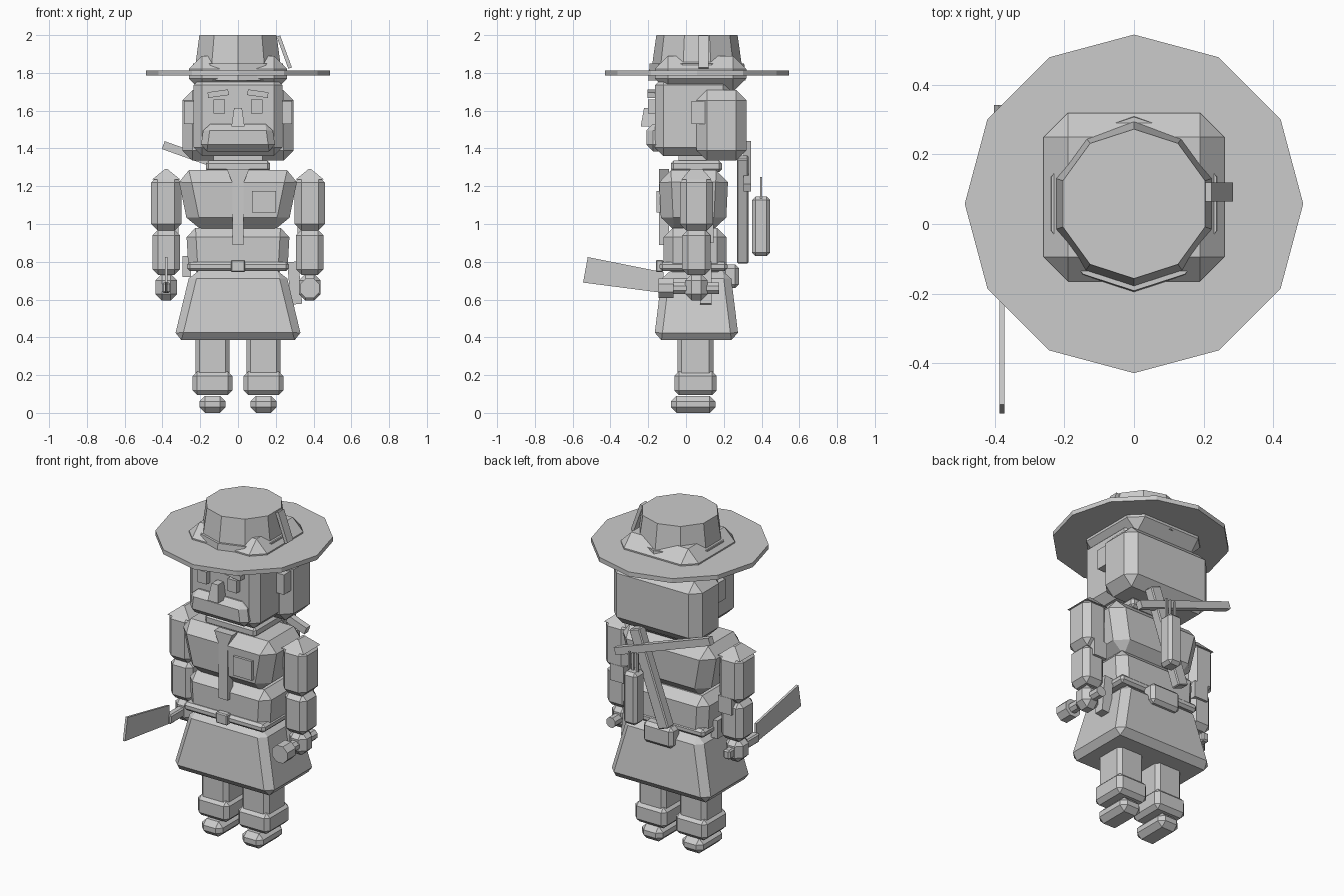
import bpy, bmesh, math
from mathutils import Matrix, Vector

if "Cube" in bpy.data.objects:
    bpy.data.objects.remove(bpy.data.objects["Cube"])

grey = bpy.data.materials.new("plain_grey")
grey.diffuse_color = (0.6, 0.6, 0.6, 1)
grey.use_nodes = True
grey.node_tree.nodes["Principled BSDF"].inputs["Base Color"].default_value = grey.diffuse_color


def finish(name, bm):
    bmesh.ops.recalc_face_normals(bm, faces=bm.faces)
    me = bpy.data.meshes.new(name)
    bm.to_mesh(me)
    bm.free()
    me.materials.append(grey)
    ob = bpy.data.objects.new(name, me)
    bpy.context.collection.objects.link(ob)
    return ob


def block(name, x, y, z, bevel=0.0, top=(1, 1), bottom=(1, 1), matrix=None):
    """Box from (min, max) spans, with scaled ends and chamfered edges."""
    lo, hi = Vector((x[0], y[0], z[0])), Vector((x[1], y[1], z[1]))
    c, s = (lo + hi) / 2, hi - lo
    bm = bmesh.new()
    bmesh.ops.create_cube(bm, size=1)
    for v in bm.verts:
        k = top if v.co.z > 0 else bottom
        v.co = Vector((v.co.x * s.x * k[0], v.co.y * s.y * k[1], v.co.z * s.z))
    if bevel:
        bmesh.ops.bevel(bm, geom=bm.edges[:], offset=bevel, segments=1,
                        affect='EDGES', clamp_overlap=True)
    bmesh.ops.transform(bm, matrix=Matrix.Translation(c) @ (matrix or Matrix()), verts=bm.verts)
    return finish(name, bm)


def rod(name, a, b, r0, r1, sides, spin=0.0):
    """Faceted cylinder or cone from a to b."""
    a, b = Vector(a), Vector(b)
    d = b - a
    bm = bmesh.new()
    bmesh.ops.create_cone(bm, cap_ends=True, segments=sides, radius1=r0, radius2=r1, depth=d.length)
    m = Matrix.Translation((a + b) / 2) @ d.to_track_quat('Z', 'Y').to_matrix().to_4x4()
    bmesh.ops.transform(bm, matrix=m @ Matrix.Rotation(spin, 4, 'Z'), verts=bm.verts)
    return finish(name, bm)


def plate(name, pts, axis, span):
    """Extrude a flat outline; axis 'x' takes (y, z) points, axis 'y' takes (x, z)."""
    bm = bmesh.new()
    rings = []
    for s in span:
        rings.append([bm.verts.new((s, p, q) if axis == 'x' else (p, s, q)) for p, q in pts])
    n = len(pts)
    bm.faces.new(rings[0])
    bm.faces.new(rings[1])
    for i in range(n):
        j = (i + 1) % n
        bm.faces.new((rings[0][i], rings[0][j], rings[1][j], rings[1][i]))
    return finish(name, bm)


def span(c, h):
    return (c - h, c + h)


# Hat
HY = 0.058
rod("hat_brim", (0, HY, 1.785), (0, HY, 1.812), 0.487, 0.487, 12)
rod("hat_crown", (0, HY, 1.8), (0, HY, 2.0), 0.243, 0.215, 10)
rod("hat_band", (0, HY, 1.76), (0, HY, 1.85), 0.258, 0.25, 10)
block("hat_lining", (-0.26, 0.26), (-0.165, 0.32), (1.70, 1.89), 0.07)
block("feather", (0.235, 0.255), (0.065, 0.12), (1.82, 2.0), 0.0,
      matrix=Matrix.Rotation(math.radians(-20), 4, 'Y'))

# Head and hair
block("head", (-0.235, 0.235), (-0.165, 0.24), (1.36, 1.78), 0.045)
block("hair", (-0.295, 0.295), (0.055, 0.32), (1.335, 1.71), 0.055)
block("moustache", (-0.2, 0.2), (-0.21, -0.11), (1.385, 1.53), 0.035, top=(0.9, 1))
block("nose", (-0.035, 0.035), (-0.24, -0.15), (1.515, 1.615), top=(0.6, 0.6))
for s, side in ((-1, "left"), (1, "right")):
    block("eye_" + side, span(s * 0.1, 0.03), (-0.2, -0.15), (1.585, 1.66))
    block("brow_" + side, span(s * 0.105, 0.055), (-0.205, -0.15), (1.675, 1.705),
          matrix=Matrix.Rotation(math.radians(8 * s), 4, 'Y'))
    block("ear_" + side, span(s * 0.25, 0.035), (0.03, 0.12), (1.53, 1.65))

# Torso
block("collar", (-0.17, 0.17), (-0.08, 0.19), (1.275, 1.335), 0.015)
block("neck", (-0.13, 0.13), (-0.04, 0.15), (1.25, 1.40))
block("chest", (-0.325, 0.325), (-0.145, 0.225), (0.97, 1.285), 0.065, bottom=(0.8, 0.92))
block("waist", (-0.275, 0.275), (-0.12, 0.215), (0.74, 0.98), 0.05, bottom=(0.95, 1))
block("belt", (-0.27, 0.27), (-0.14, 0.22), (0.75, 0.80), 0.015)
block("buckle", (-0.038, 0.038), (-0.16, -0.12), (0.745, 0.81), 0.006)
block("skirt", (-0.34, 0.34), (-0.17, 0.28), (0.385, 0.75), 0.04, top=(0.74, 0.8))
plate("tie", [(-0.06, 1.29), (0.06, 1.29), (0.03, 1.22), (0.03, 0.89), (-0.03, 0.89), (-0.03, 1.22)],
      'y', (-0.142, -0.09))
block("chest_pocket", (0.075, 0.2), (-0.155, -0.12), (1.06, 1.175))

# Arms, hands, legs and boots
AY, LY = 0.055, 0.05
for s, side in ((-1, "left"), (1, "right")):
    ax, lx = s * 0.38, s * 0.135
    block("upper_arm_" + side, span(ax, 0.08), span(AY, 0.088), (0.965, 1.255), 0.035)
    block("shoulder_" + side, span(ax, 0.075), span(AY, 0.08), (1.235, 1.29), top=(0.1, 0.4))
    block("forearm_" + side, span(ax, 0.073), span(AY, 0.075), (0.73, 0.97), 0.03)
    block("hand_" + side, span(ax, 0.058), span(AY, 0.06), (0.595, 0.735), 0.035)
    block("elbow_patch_" + side, span(s * 0.36, 0.045), (0.09, 0.145), (0.9, 1.0))
    block("leg_" + side, span(lx, 0.09), span(LY, 0.095), (0.15, 0.48), 0.022)
    block("boot_cuff_" + side, span(lx, 0.105), span(LY, 0.112), (0.095, 0.22), 0.024)
    block("shoe_" + side, span(lx, 0.07), (-0.08, 0.155), (0.0, 0.09), 0.03)

# Torch in the right hand
rod("torch_handle", (0.38, -0.08, 0.66), (0.38, 0.175, 0.66), 0.032, 0.032, 8, math.pi / 8)
rod("torch_head", (0.38, -0.145, 0.66), (0.38, -0.065, 0.66), 0.055, 0.055, 8, math.pi / 8)

# Machete in the left hand
plate("machete_blade", [(-0.545, 0.69), (-0.52, 0.825), (-0.12, 0.745), (-0.12, 0.635)],
      'x', (-0.387, -0.373))
block("machete_handle", span(-0.38, 0.022), (-0.13, 0.16), (0.635, 0.69), 0.008)

# Slung weapon across the back: stock and crossing bar
tilt = math.atan2(0.2, 0.56)
R = Matrix.Rotation(tilt, 4, 'Y')
block("sling_stock", span(0.02, 0.036), (0.27, 0.33), (0.785, 1.37), 0.006, matrix=R)
block("sling_crossbar", span(-0.08, 0.335), (0.305, 0.343), span(1.305, 0.022), matrix=R)

# Quiver with arrows
block("quiver", span(0.07, 0.045), (0.35, 0.445), (0.83, 1.145), 0.018)
for dx, dy in ((-0.025, 0.0), (0.005, 0.0), (0.03, 0.0)):
    block("arrow", span(0.07 + dx, 0.006), span(0.397 + dy, 0.006), (1.1, 1.25))

# Belt pouches and sheath
block("back_pouch", (-0.1, 0.1), (0.19, 0.28), (0.66, 0.785), 0.02)
block("hip_pouch", (-0.295, -0.25), (0.02, 0.12), (0.72, 0.83))
block("sheath", (0.27, 0.33), (0.075, 0.135), (0.575, 0.8),
      matrix=Matrix.Rotation(math.radians(-5), 4, 'Y'))
